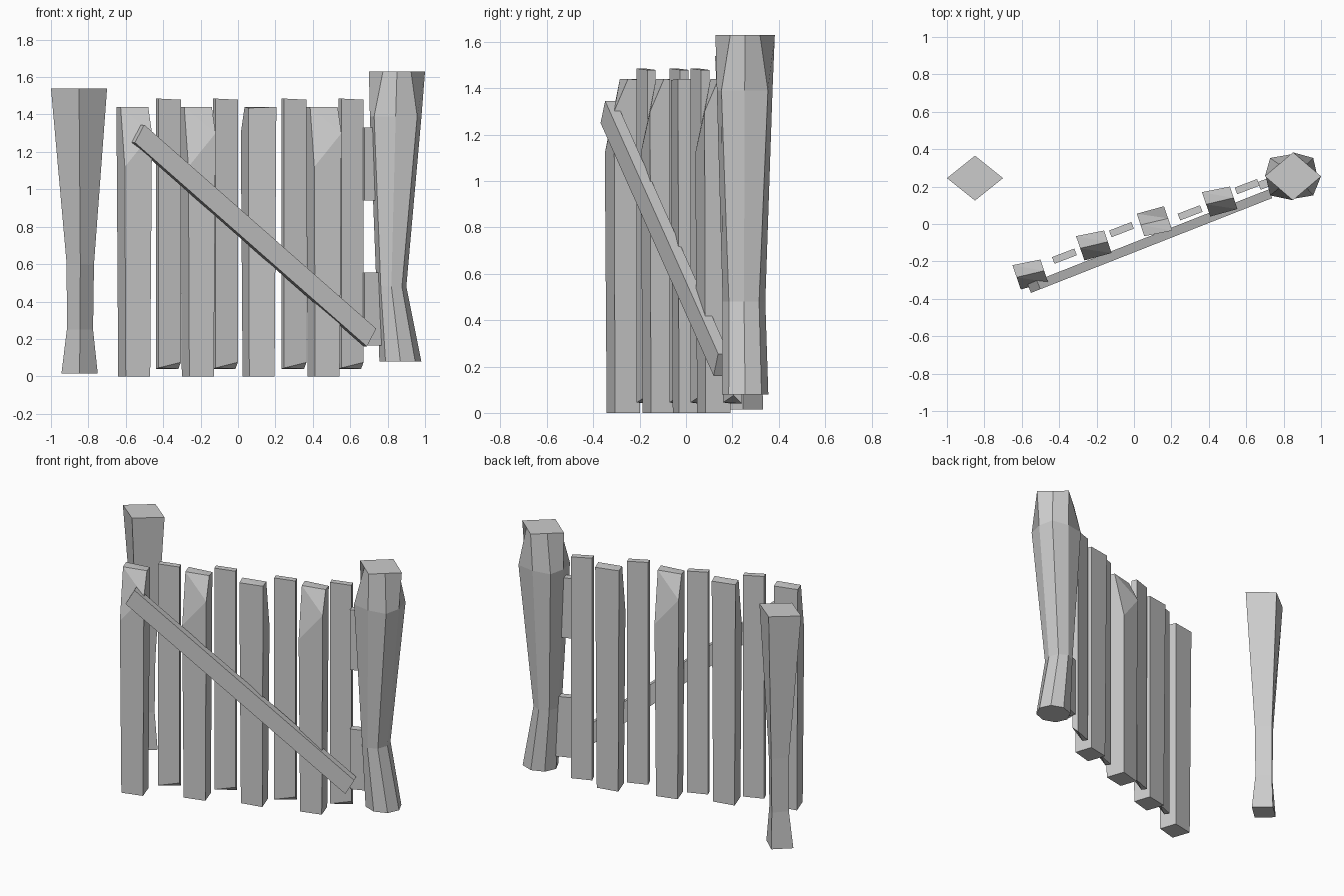
import bpy, bmesh
from math import radians, cos, sin, pi
from mathutils import Vector

if "Cube" in bpy.data.objects:
    bpy.data.objects.remove(bpy.data.objects["Cube"])


def finish(name, bm):
    bmesh.ops.recalc_face_normals(bm, faces=bm.faces)
    mesh = bpy.data.meshes.new(name)
    bm.to_mesh(mesh)
    bm.free()
    ob = bpy.data.objects.new(name, mesh)
    bpy.context.collection.objects.link(ob)
    return ob


def hull(name, pts):
    bm = bmesh.new()
    for p in pts:
        bm.verts.new(p)
    bmesh.ops.convex_hull(bm, input=bm.verts[:])
    bmesh.ops.dissolve_limit(bm, angle_limit=radians(2), verts=bm.verts[:], edges=bm.edges[:])
    return finish(name, bm)


def loft(name, rings):
    bm = bmesh.new()
    loops = [[bm.verts.new(p) for p in r] for r in rings]
    n = len(loops[0])
    for a, b in zip(loops, loops[1:]):
        for i in range(n):
            j = (i + 1) % n
            bm.faces.new((a[i], a[j], b[j], b[i]))
    bm.faces.new(loops[0][::-1])
    bm.faces.new(loops[-1])
    return finish(name, bm)


def ring(cx, cy, z, rx, ry, n, diag=1.0):
    # diag scales the odd corners, 0.707 puts them on the edges of a diamond
    return [(cx + rx * cos(2 * pi * i / n) * (diag if i % 2 else 1),
             cy + ry * sin(2 * pi * i / n) * (diag if i % 2 else 1), z) for i in range(n)]


# the gate swings open about 21 degrees
ANG = radians(21)
U = Vector((cos(ANG), sin(ANG), 0))
N = Vector((-sin(ANG), cos(ANG), 0))
Z = Vector((0, 0, 1))

# thick planks with a hewn, chamfered top (third one is turned around)
BL, BR, FR, FL = [Vector(p) for p in
                  ((-.095, .05, 0), (.055, .08, 0), (.095, -.04, 0), (-.05, -.08, 0))]
thick = [(-.555, -.27, 1), (-.215, -.115, 1), (.11, .015, -1), (.458, .12, 1)]
for i, (x, y, s) in enumerate(thick):
    pts = [p * .9 for p in (BL, BR, FR, FL)]
    pts += [FL + Z * 1.12, FR + Z * 1.30, BL + Z * 1.44, BR + Z * 1.435,
            BL.lerp(FL, .5) + Z * 1.44, BR.lerp(FR, .5) + Z * 1.44]
    hull(f"thick_plank_{i + 1}", [(x + s * p.x, y + s * p.y, p.z) for p in pts])

# thin planks with a slanted bottom end
thin = [(-.372, -.172), (-.067, -.03), (.3, .06), (.605, .2)]
for i, (x, y) in enumerate(thin):
    c = Vector((x, y, 0))
    pts = []
    for a, b, low in ((-1, -1, .045), (1, -1, .075), (1, 1, .04), (-1, 1, .04)):
        p = c + U * a * .064 + N * b * .019
        pts += [p + Z * low, p + Z * (1.482 - .003 * a)]
    hull(f"thin_plank_{i + 1}", pts)

# diagonal brace across the front
pts = []
for x, z in ((-.56, 1.25), (-.51, 1.345), (.73, .255), (.68, .16)):
    base = Vector((x, -.125 + .393 * x, z))
    pts += [base + N * .025, base - N * .025]
hull("diagonal_brace", pts)

# hinge blocks joining gate and post
for name, zc in (("upper_hinge", 1.135), ("lower_hinge", .36)):
    c = Vector((.725, .225, zc))
    hull(name, [c + U * a * .06 + N * b * .022 + Z * d * .195
                for a in (-1, 1) for b in (-1, 1) for d in (-1, 1)])

# heavy eight-sided hinge post, squared off at the top
loft("hinge_post", [
    ring(.868, .255, .08, .112, .1, 8),
    ring(.82, .25, .48, .08, .092, 8),
    ring(.843, .253, 1.39, .138, .12, 8, 1.18),
    ring(.85, .255, 1.63, .15, .128, 8, .707)])

# slimmer four-sided latch post
loft("latch_post", [
    ring(-.847, .245, .015, .097, .088, 4),
    ring(-.845, .25, .25, .07, .075, 4),
    ring(-.843, .25, .6, .073, .078, 4),
    ring(-.85, .245, 1.54, .15, .12, 4)])
